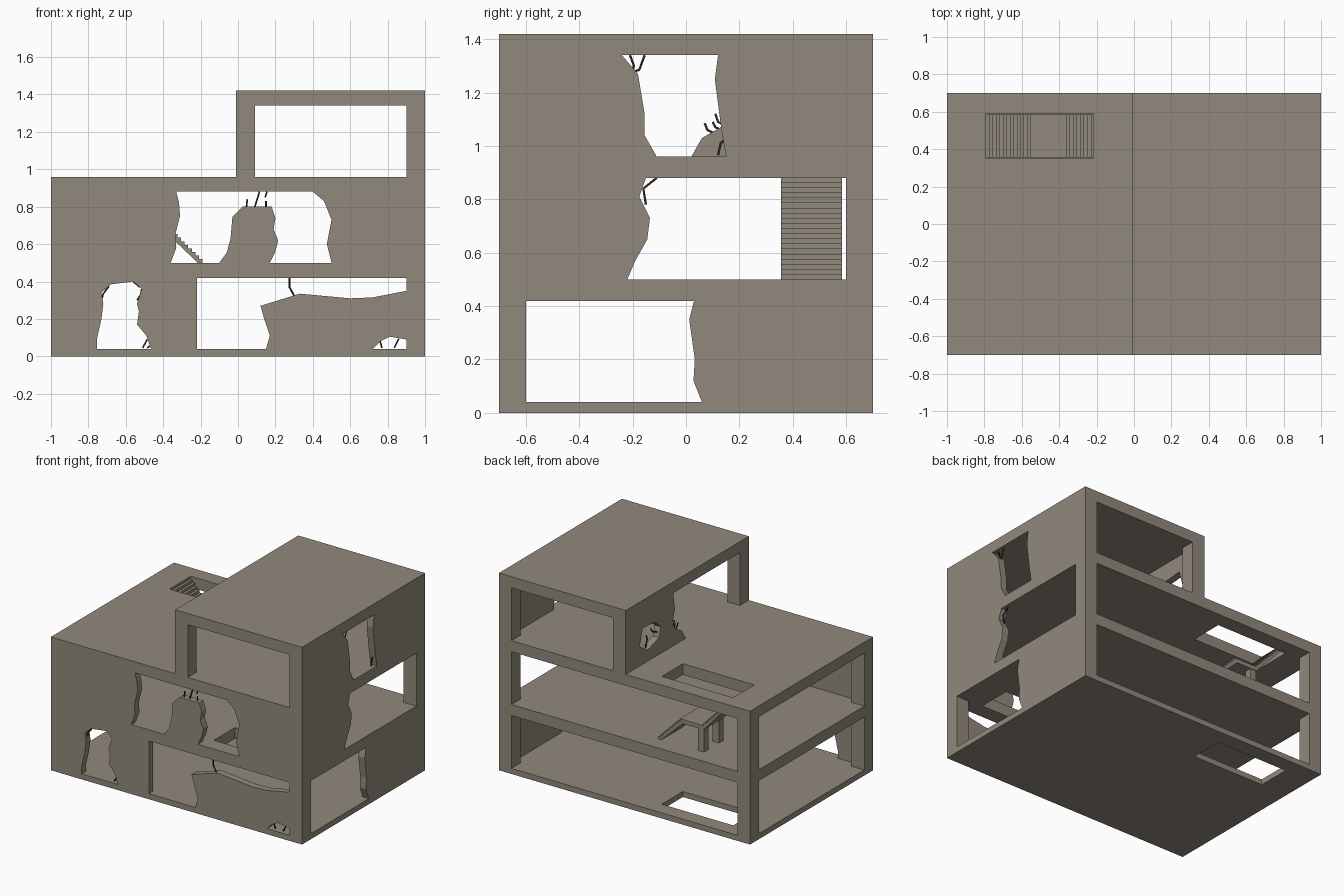
import bpy, bmesh
from mathutils import Vector

if "Cube" in bpy.data.objects:
    bpy.data.objects.remove(bpy.data.objects["Cube"])


def material(name, rgb):
    m = bpy.data.materials.new(name)
    m.diffuse_color = (*rgb, 1)
    m.use_nodes = True
    m.node_tree.nodes["Principled BSDF"].inputs["Base Color"].default_value = m.diffuse_color
    return m


CONCRETE = material("grey brown concrete", (0.285, 0.25, 0.203))
STEEL = material("dark rusty steel", (0.035, 0.022, 0.022))

# Flat drawing planes: (u, v, distance) -> point
AXES = {
    "front": lambda u, v, d: Vector((u, d, v)),
    "side": lambda u, v, d: Vector((d, u, v)),
    "top": lambda u, v, d: Vector((u, v, d)),
}


def finish(name, bm, mat):
    bmesh.ops.recalc_face_normals(bm, faces=bm.faces)
    me = bpy.data.meshes.new(name)
    bm.to_mesh(me)
    bm.free()
    me.materials.append(mat)
    ob = bpy.data.objects.new(name, me)
    bpy.context.collection.objects.link(ob)
    return ob


def plate(name, plane, start, end, *loops):
    """Extrude an outline, with optional inner holes, from start to end."""
    to3d = AXES[plane]
    bm = bmesh.new()
    for loop in loops:
        vs = [bm.verts.new(to3d(u, v, start)) for u, v in loop]
        for a, b in zip(vs, vs[1:] + vs[:1]):
            bm.edges.new((a, b))
    bmesh.ops.triangle_fill(bm, edges=bm.edges[:], use_beauty=True,
                            normal=to3d(0, 0, 1))
    ext = bmesh.ops.extrude_face_region(bm, geom=bm.faces[:])
    moved = [g for g in ext["geom"] if isinstance(g, bmesh.types.BMVert)]
    bmesh.ops.translate(bm, verts=moved, vec=to3d(0, 0, end - start))
    bmesh.ops.dissolve_limit(bm, angle_limit=0.001, verts=bm.verts[:], edges=bm.edges[:])
    return finish(name, bm, CONCRETE)


def rect(u0, u1, v0, v1):
    return [(u0, v0), (u1, v0), (u1, v1), (u0, v1)]


def rebar(name, plane, d, *paths):
    """Bent steel rods drawn on a wall plane."""
    cu = bpy.data.curves.new(name, "CURVE")
    cu.dimensions = "3D"
    cu.bevel_depth = 0.005
    cu.bevel_resolution = 1
    cu.use_fill_caps = True
    for path in paths:
        sp = cu.splines.new("POLY")
        sp.points.add(len(path) - 1)
        for p, (u, v) in zip(sp.points, path):
            p.co = (*AXES[plane](u, v, d), 1)
    cu.materials.append(STEEL)
    ob = bpy.data.objects.new(name, cu)
    bpy.context.collection.objects.link(ob)


W = 0.05                        # wall thickness
Z0, Z1, Z2, Z3, Z4, Z5, Z6 = 0.04, 0.42, 0.50, 0.88, 0.96, 1.34, 1.42

# Floor slabs, with stairwell openings on alternating corners
full = rect(-1, 1, -0.7, 0.7)
well_back = rect(-0.79, -0.22, 0.35, 0.59)
well_front = rect(0.22, 0.79, -0.59, -0.35)
plate("ground_slab", "top", 0, Z0, full, well_back)
plate("first_floor_slab", "top", Z1, Z2, full, well_front)
plate("second_floor_slab", "top", Z3, Z4, full, well_back)
plate("roof_slab", "top", Z5, Z6, rect(-0.01, 1, -0.7, 0.7))

# Corner posts on each storey
for storey, (x0, lo, hi) in enumerate(((-1, Z0, Z1), (-1, Z2, Z3), (-0.01, Z4, Z5))):
    for x in (x0, 0.9):
        for y in (-0.7, 0.6):
            plate(f"corner_post_{storey}", "top", lo, hi, rect(x, x + 0.1, y, y + 0.1))

# Front walls, lower storey
F = (-0.7, -0.7 + W)
plate("front_wall_lower_left", "front", *F, [
    (-0.9, Z0), (-0.755, Z0), (-0.755, 0.09), (-0.73, 0.20), (-0.72, 0.28), (-0.73, 0.34),
    (-0.68, 0.385), (-0.56, 0.40), (-0.515, 0.36), (-0.54, 0.28), (-0.53, 0.24),
    (-0.54, 0.17), (-0.49, 0.11), (-0.465, Z0), (-0.22, Z0), (-0.22, Z1), (-0.9, Z1)])
plate("front_wall_lower_right", "front", *F, [
    (0.15, Z0), (0.17, 0.11), (0.14, 0.20), (0.12, 0.27), (0.33, 0.335), (0.60, 0.31),
    (0.72, 0.315), (0.90, 0.35), (0.90, 0.09), (0.81, 0.105), (0.76, 0.08), (0.72, Z0)])

# Front walls, middle storey
plate("front_wall_middle_left", "front", *F, [
    (-0.9, Z2), (-0.36, Z2), (-0.33, 0.58), (-0.335, 0.65), (-0.31, 0.75), (-0.315, 0.82),
    (-0.33, Z3), (-0.9, Z3)])
plate("front_wall_middle_stump", "front", *F, [
    (-0.10, Z2), (-0.06, 0.555), (-0.04, 0.63), (-0.03, 0.745), (0.025, 0.80), (0.18, 0.80),
    (0.20, 0.74), (0.19, 0.68), (0.215, 0.62), (0.20, 0.56), (0.17, Z2)])
plate("front_wall_middle_right", "front", *F, [
    (0.9, Z2), (0.9, Z3), (0.40, Z3), (0.46, 0.83), (0.50, 0.73), (0.475, 0.60), (0.50, Z2)])

# Right walls
R = (1 - W, 1)
plate("right_wall_lower", "side", *R, [
    (0.6, Z0), (0.6, Z1), (0.03, Z1), (0.012, 0.35), (0.033, 0.20), (0.028, 0.12), (0.06, Z0)])
plate("right_wall_middle", "side", *R, [
    (-0.6, Z2), (-0.22, Z2), (-0.19, 0.57), (-0.145, 0.65), (-0.135, 0.73), (-0.175, 0.81),
    (-0.15, Z3), (-0.6, Z3)])
plate("right_wall_upper_front", "side", *R, [
    (-0.6, Z4), (-0.11, Z4), (-0.155, 1.04), (-0.155, 1.12), (-0.18, 1.27), (-0.24, Z5),
    (-0.6, Z5)])
plate("right_wall_upper_back", "side", *R, [
    (0.6, Z4), (0.6, Z5), (0.12, Z5), (0.108, 1.25), (0.13, 1.08), (0.15, Z4)])

# Upper left wall with a broken edge and a hole
plate("left_wall_upper", "side", -0.01, -0.01 + W,
      [(0.6, Z4), (0.6, Z5), (0.16, Z5), (0.14, 1.22), (0.17, 1.12), (0.13, 1.07),
       (0.06, 1.03), (0.02, Z4)],
      [(0.54, 1.10), (0.505, 1.22), (0.37, 1.21), (0.30, 1.15), (0.32, 1.08), (0.45, 1.04)])

# Staircase: lower flight, landing and upper flight as one profile
N1, N2 = 10, 14
rise = (Z4 - Z2) / (N1 + N2)
go1, go2 = 0.19 / N1, 0.24 / (N2 - 1)
x, z = -0.19, Z2
top = [(x, z)]
for i in range(N1 + N2):
    z += rise
    top.append((x, z))
    x = -0.55 if i == N1 - 1 else x - (go1 if i < N1 else go2)
    if i < N1 + N2 - 1:
        top.append((x, z))
land = Z2 + N1 * rise
under = [(-0.79, Z4 - 0.035), (-0.55, land - 0.03), (-0.385, land - 0.03), (-0.215, Z2)]
plate("staircase", "front", 0.355, 0.585, top + under)
for y in (0.36, 0.53):
    plate("landing_post", "top", Z2, land - 0.03, rect(-0.55, -0.5, y, y + 0.05))

# Exposed reinforcement rods
mid = -0.7 + W / 2
rebar("front_rebar_lower", "front", mid,
      [(-0.73, 0.30), (-0.72, 0.335), (-0.69, 0.375)], [(-0.56, 0.40), (-0.525, 0.37)],
      [(-0.515, 0.36), (-0.52, 0.33), (-0.54, 0.30)],
      [(-0.51, 0.045), (-0.485, 0.09)], [(-0.485, 0.045), (-0.465, 0.06)],
      [(0.275, 0.42), (0.275, 0.37), (0.30, 0.325)],
      [(0.77, 0.045), (0.76, 0.08)], [(0.835, 0.045), (0.86, 0.095)])
rebar("front_rebar_middle", "front", mid,
      [(0.045, 0.80), (0.05, 0.84)], [(0.09, 0.80), (0.115, 0.88)],
      [(0.15, 0.80), (0.15, 0.83)], [(0.145, 0.85), (0.155, 0.88)])
rebar("right_rebar", "side", 1 - W / 2,
      [(-0.15, 0.78), (-0.16, 0.84), (-0.11, 0.88)],
      [(-0.21, 1.34), (-0.195, 1.30), (-0.20, 1.28)],
      [(-0.155, 1.34), (-0.175, 1.285), (-0.19, 1.28)],
      [(0.12, 0.965), (0.13, 1.01), (0.14, 1.02)])
rebar("left_rebar", "side", -0.01 + W / 2,
      [(0.10, 1.05), (0.08, 1.06), (0.07, 1.085)], [(0.13, 1.06), (0.11, 1.07), (0.10, 1.09)],
      [(0.16, 1.07), (0.12, 1.09), (0.11, 1.12)],
      [(0.44, 1.045), (0.42, 1.10), (0.43, 1.13)], [(0.31, 1.11), (0.36, 1.13), (0.38, 1.16)])
